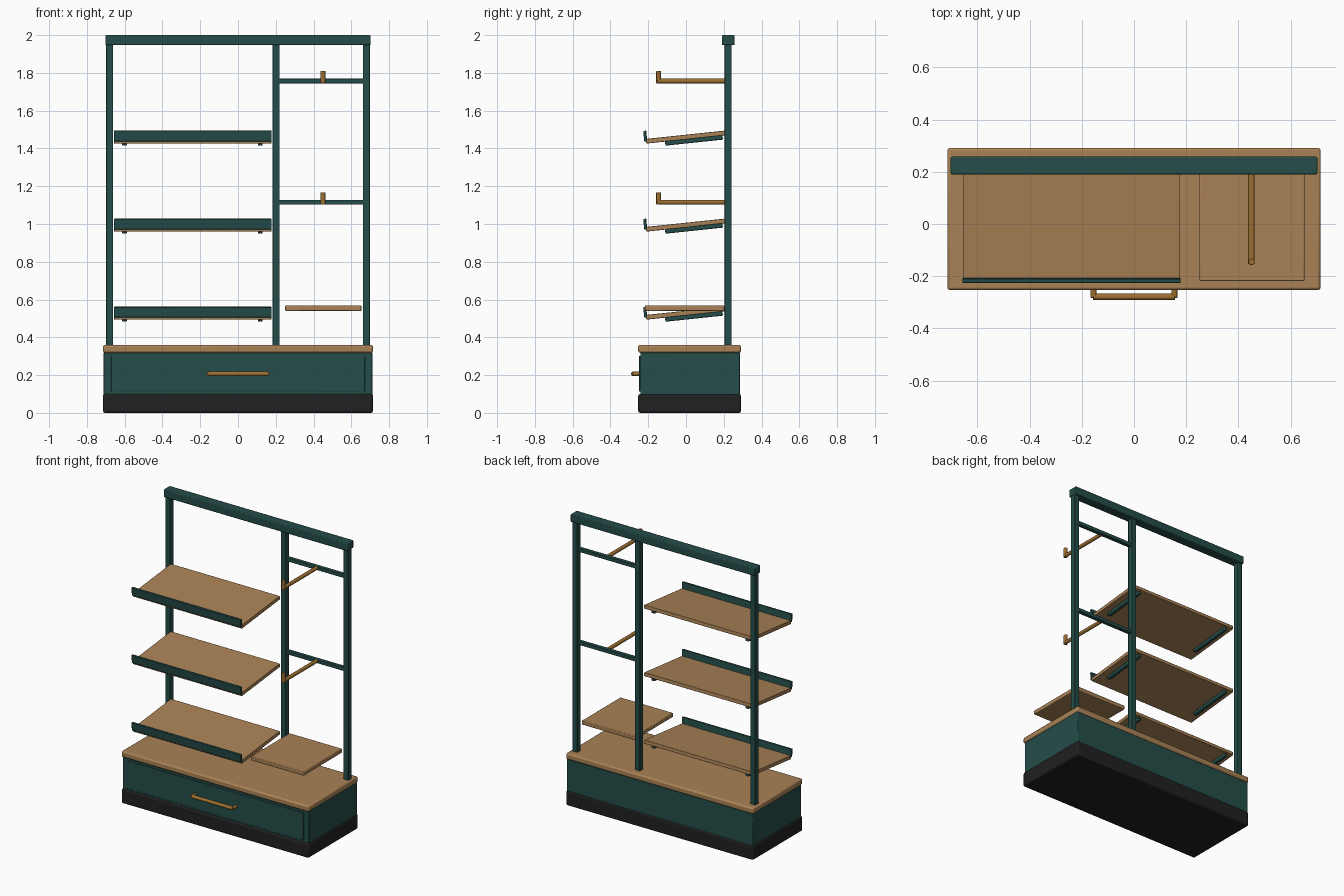
import bpy
from math import radians
from mathutils import Matrix, Vector

default = bpy.data.objects.get("Cube")
if default:
    bpy.data.objects.remove(default, do_unlink=True)


def material(name, rgb):
    mat = bpy.data.materials.new(name)
    mat.use_nodes = True
    mat.diffuse_color = (*rgb, 1)
    mat.node_tree.nodes["Principled BSDF"].inputs["Base Color"].default_value = (*rgb, 1)
    return mat


GREEN = material("dark green paint", (0.018, 0.075, 0.067))
WOOD = material("light oak", (0.40, 0.225, 0.092))
BRASS = material("aged brass", (0.34, 0.16, 0.03))
BLACK = material("black plinth", (0.015, 0.015, 0.015))


def finish(obj, name, mat, bevel):
    obj.name = name
    obj.data.materials.append(mat)
    if bevel:
        mod = obj.modifiers.new("soft edges", "BEVEL")
        mod.width = bevel
        mod.segments = 2
    bpy.ops.object.shade_smooth_by_angle(angle=radians(35))
    return obj


def box(name, x, y, z, mat, bevel=0.003, frame=None):
    """Box from (min, max) ranges, optionally placed in a tilted frame."""
    size = [r[1] - r[0] for r in (x, y, z)]
    centre = Vector([(r[0] + r[1]) / 2 for r in (x, y, z)])
    bpy.ops.mesh.primitive_cube_add(size=1)
    obj = bpy.context.object
    obj.data.transform(Matrix.Diagonal((*size, 1)))
    obj.matrix_world = (frame or Matrix()) @ Matrix.Translation(centre)
    return finish(obj, name, mat, bevel)


def rod(name, start, end, radius, mat):
    """Round bar between two points."""
    a, b = Vector(start), Vector(end)
    bpy.ops.mesh.primitive_cylinder_add(vertices=20, radius=radius, depth=(b - a).length)
    obj = bpy.context.object
    turn = (b - a).to_track_quat("Z", "Y").to_matrix().to_4x4()
    obj.matrix_world = Matrix.Translation((a + b) / 2) @ turn
    return finish(obj, name, mat, 0.002)


# Base cabinet with plinth, worktop and drawer
box("plinth", (-0.715, 0.715), (-0.253, 0.291), (0, 0.1), BLACK, 0.01)
box("cabinet", (-0.711, 0.711), (-0.242, 0.285), (0.095, 0.32), GREEN, 0.004)
box("drawer_front", (-0.672, 0.672), (-0.248, -0.235), (0.112, 0.302), GREEN)
box("worktop", (-0.715, 0.715), (-0.253, 0.291), (0.318, 0.36), WOOD, 0.01)

# Drawer handle
rod("handle_bar", (-0.157, -0.279, 0.207), (0.157, -0.279, 0.207), 0.012, BRASS)
for side, x in (("right", -0.155), ("left", 0.155)):
    rod(f"handle_{side}_mount", (x, -0.24, 0.207), (x, -0.283, 0.207), 0.011, BRASS)

# Upright frame
for side, x in (("right", -0.68), ("middle", 0.202), ("left", 0.68)):
    box(f"{side}_post", (x - 0.019, x + 0.019), (0.204, 0.242), (0.355, 1.95), GREEN)
box("top_rail", (-0.702, 0.702), (0.19, 0.258), (1.947, 2), GREEN, 0.005)

# Hanging arms with upturned ends on cross bars
for level, z in (("lower", 1.115), ("upper", 1.757)):
    box(f"{level}_cross_bar", (0.215, 0.667), (0.21, 0.236), (z - 0.013, z + 0.013), GREEN)
    rod(f"{level}_arm", (0.45, 0.215, z), (0.45, -0.153, z), 0.0125, BRASS)
    rod(f"{level}_arm_tip", (0.45, -0.145, z - 0.012), (0.45, -0.145, z + 0.053), 0.0125, BRASS)

# Tilted display shelves with front lips and under-supports
for i, z in enumerate((0.528, 0.994, 1.460)):
    tilt = Matrix.Translation((0, -0.003, z)) @ Matrix.Rotation(radians(6), 4, "X")
    box(f"shelf_{i + 1}", (-0.656, 0.177), (-0.21, 0.21), (-0.0125, 0.0125), WOOD, frame=tilt)
    box(f"shelf_lip_{i + 1}", (-0.657, 0.178), (-0.219, -0.203), (0, 0.056), GREEN, frame=tilt)
    for side, x in (("right", -0.601), ("left", 0.118)):
        box(f"shelf_support_{side}_{i + 1}", (x - 0.013, x + 0.013), (-0.11, 0.196),
            (-0.034, -0.011), GREEN, 0.005, tilt)

# Flat side shelf
box("side_shelf", (0.25, 0.653), (-0.218, 0.204), (0.54, 0.568), WOOD, 0.004)
